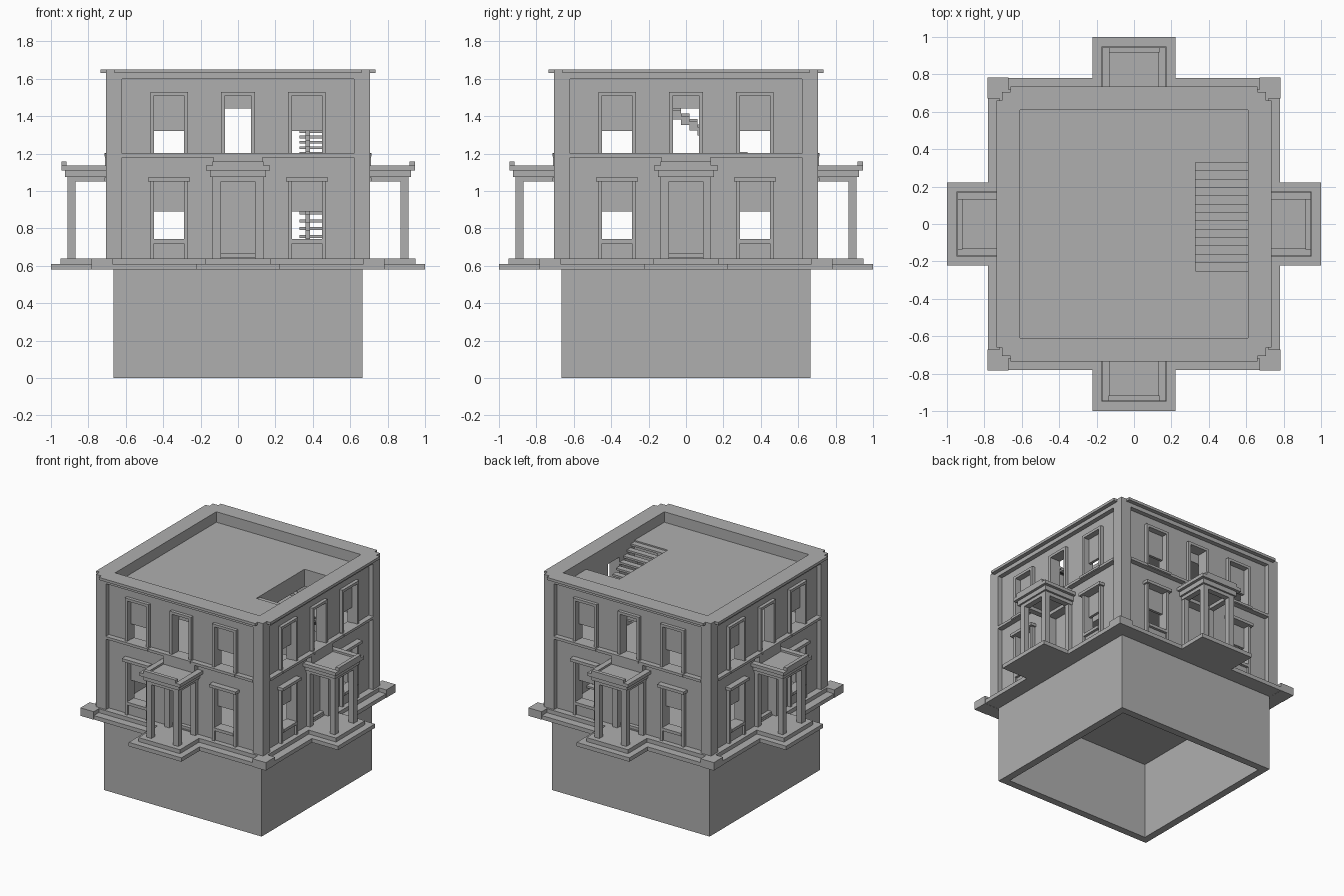
import bpy, bmesh
from math import pi
from mathutils import Matrix

cube = bpy.data.objects.get("Cube")
if cube:
    bpy.data.objects.remove(cube, do_unlink=True)

stone = bpy.data.materials.new("grey_stone")
stone.use_nodes = True
GREY = (0.43, 0.43, 0.43, 1)
stone.diffuse_color = GREY
stone.node_tree.nodes["Principled BSDF"].inputs["Base Color"].default_value = GREY


def add_box(bm, x0, x1, y0, y1, z0, z1):
    verts = bmesh.ops.create_cube(bm, size=1)["verts"]
    size = Matrix.Diagonal((x1 - x0, y1 - y0, z1 - z0, 1))
    place = Matrix.Translation(((x0 + x1) / 2, (y0 + y1) / 2, (z0 + z1) / 2))
    bmesh.ops.transform(bm, matrix=place @ size, verts=verts)


def make(name, boxes, sides=1):
    """Object from boxes; with sides=4 the set repeats around the building."""
    bm = bmesh.new()
    for k in range(sides):
        before = set(bm.verts)
        for b in boxes:
            add_box(bm, *b)
        new = [v for v in bm.verts if v not in before]
        bmesh.ops.rotate(bm, verts=new, matrix=Matrix.Rotation(k * pi / 2, 3, 'Z'))
    mesh = bpy.data.meshes.new(name)
    bm.to_mesh(mesh)
    bm.free()
    mesh.materials.append(stone)
    ob = bpy.data.objects.new(name, mesh)
    bpy.context.scene.collection.objects.link(ob)
    return ob


def carve(ob, cutter):
    """Subtract the cutter and bake the result."""
    cutter.hide_render = True
    mod = ob.modifiers.new("openings", 'BOOLEAN')
    mod.operation = 'DIFFERENCE'
    mod.solver = 'EXACT'
    mod.use_self = True
    mod.object = cutter
    dg = bpy.context.evaluated_depsgraph_get()
    baked = bpy.data.meshes.new_from_object(ob.evaluated_get(dg))
    ob.modifiers.clear()
    ob.data = baked
    bpy.data.objects.remove(cutter, do_unlink=True)


def square(r, z0, z1):
    return (-r, r, -r, r, z0, z1)


IN, WALL, PIL = 0.61, 0.67, 0.705   # inner wall, wall face, pilaster face
GROUND, UPPER, DECK = 0.64, 1.18, 1.57
WIN = 0.368                         # side window offset
BAYS = (-WIN, WIN)

# Hollow basement
basement = make("basement", [square(0.665, 0, 0.59)])
carve(basement, make("basement_void", [square(IN, -0.1, 0.58)]))

# Plinth with corner blocks and porch steps
make("plinth", [square(0.78, 0.58, 0.61)])
make("base_course", [square(0.72, 0.61, GROUND)])
make("corner_blocks", [(0.67, 0.782, -0.782, -0.67, 0.579, GROUND)], 4)
make("porch_steps", [(-0.222, 0.222, -1, -0.77, 0.58, 0.61),
                     (-0.175, 0.175, -0.95, -0.71, 0.61, GROUND)], 4)

# Walls with window and door openings
walls = make("walls", [square(WALL, GROUND, 1.645)])
carve(walls, make("room_void", [square(IN, 0.5, 1.8)]))
holes = [(-0.07, 0.07, -0.8, -0.5, 1.2, 1.51), (-0.09, 0.09, -0.8, -0.5, 0.645, 1.05)]
for x in BAYS:
    holes += [(x - 0.08, x + 0.08, -0.8, -0.5, 1.2, 1.51),
              (x - 0.08, x + 0.08, -0.8, -0.5, 0.74, 1.05)]
carve(walls, make("opening_cutters", holes, 4))

# Corner pilasters, frieze, cornice and string course
make("corner_pilasters", [(0.62, PIL, -PIL, -0.62, GROUND, 1.65)], 4)
make("frieze", [(-0.62, 0.62, -PIL, -IN, 1.6, 1.648)], 4)
make("cornice", [(-0.66, 0.66, -0.735, -IN, 1.63, 1.65)], 4)
make("string_course", [(-0.62, 0.62, -0.71, -0.66, 1.18, 1.2)], 4)


# Window surrounds, sills, hoods and sashes
def surround(x, half, z0, z1, w=0.02, front=0.695):
    return [(x - half - w, x - half, -front, -0.65, z0, z1 + w),
            (x + half, x + half + w, -front, -0.65, z0, z1 + w),
            (x - half, x + half, -front, -0.65, z1, z1 + w)]


upper, lower, sills, hoods, panels = surround(0, 0.07, 1.2, 1.51), [], [], [], []
for x in BAYS:
    upper += surround(x, 0.08, 1.2, 1.51)
    lower += surround(x, 0.08, GROUND, 1.05)
    sills += [(x - 0.105, x + 0.105, -0.715, -0.65, 1.185, 1.203),
              (x - 0.08, x + 0.08, -0.7, -0.62, 0.72, 0.742)]
    hoods.append((x - 0.112, x + 0.112, -0.715, -0.65, 1.05, 1.072))
    panels.append((x - 0.08, x + 0.08, -0.68, -0.65, GROUND, 0.72))
sills.append((-0.095, 0.095, -0.715, -0.65, 1.185, 1.203))
make("upper_window_surrounds", upper, 4)
make("lower_window_surrounds", lower, 4)
make("window_sills", sills, 4)
make("window_hoods", hoods, 4)
make("window_aprons", panels, 4)
make("lower_sashes", [(x - 0.08, x + 0.08, -0.65, -0.63, 0.89, 1.05) for x in BAYS], 4)
make("upper_sashes", [(x - 0.08, x + 0.08, -0.65, -0.63, 1.32, 1.51) for x in BAYS], 4)

# Doors behind the porches
make("doors", [(-0.09, 0.09, -0.63, -0.615, GROUND, 1.05),
               (-0.09, 0.09, -0.66, -0.61, GROUND, 0.665)], 4)
make("door_surrounds", surround(0, 0.09, GROUND, 1.05, 0.04, 0.7), 4)

# Porch columns, beams, roof and parapet
columns, beams = [], []
for s in (-1, 1):
    a, b = sorted((s * 0.092, s * 0.135))
    columns.append((a, b, -0.912, -0.87, GROUND, 1.055))
    beams.append((a, b, -0.912, -0.66, 1.05, 1.09))
beams += [(-0.135, 0.135, -0.912, -0.87, 1.05, 1.09),
          (-0.15, 0.15, -0.925, -0.66, 1.075, 1.112)]
make("porch_columns", columns, 4)
make("porch_beams", beams, 4)
make("porch_roof", [(-0.172, 0.172, -0.945, -0.66, 1.11, 1.12),
                    (-0.172, -0.13, -0.945, -0.66, 1.11, 1.135),
                    (0.13, 0.172, -0.945, -0.66, 1.11, 1.135),
                    (-0.135, 0.135, -0.945, -0.917, 1.11, 1.158)], 4)
make("porch_wall_band", [(-0.13, 0.13, -0.71, -0.66, 1.11, 1.185)], 4)

# Floors with a stairwell along one wall
STAIR_X, STAIR_Y0, STAIR_Y1 = 0.33, -0.25, 0.33


def floor_with_well(name, z0, z1):
    make(name, [(-IN, STAIR_X, -IN, IN, z0, z1),
                (STAIR_X, IN, -IN, STAIR_Y0, z0, z1),
                (STAIR_X, IN, STAIR_Y1, IN, z0, z1)])


floor_with_well("upper_floor", 1.12, UPPER)
floor_with_well("roof_deck", 1.44, DECK)


# Open stairs rising towards the front, with a central stringer
def stairs(name, z0, z1, steps=13):
    run, rise = (STAIR_Y1 - STAIR_Y0) / steps, (z1 - z0) / steps
    boxes = []
    for i in range(steps):
        y, z = STAIR_Y1 - i * run, z0 + (i + 1) * rise
        boxes.append((STAIR_X, IN, y - run, y, z - 0.015, z))
        boxes.append((0.36, 0.385, y - run, y, max(z - 0.06, z0), z - 0.01))
    make(name, boxes)


stairs("lower_stairs", GROUND, UPPER)
stairs("upper_stairs", UPPER, DECK - 0.01)
